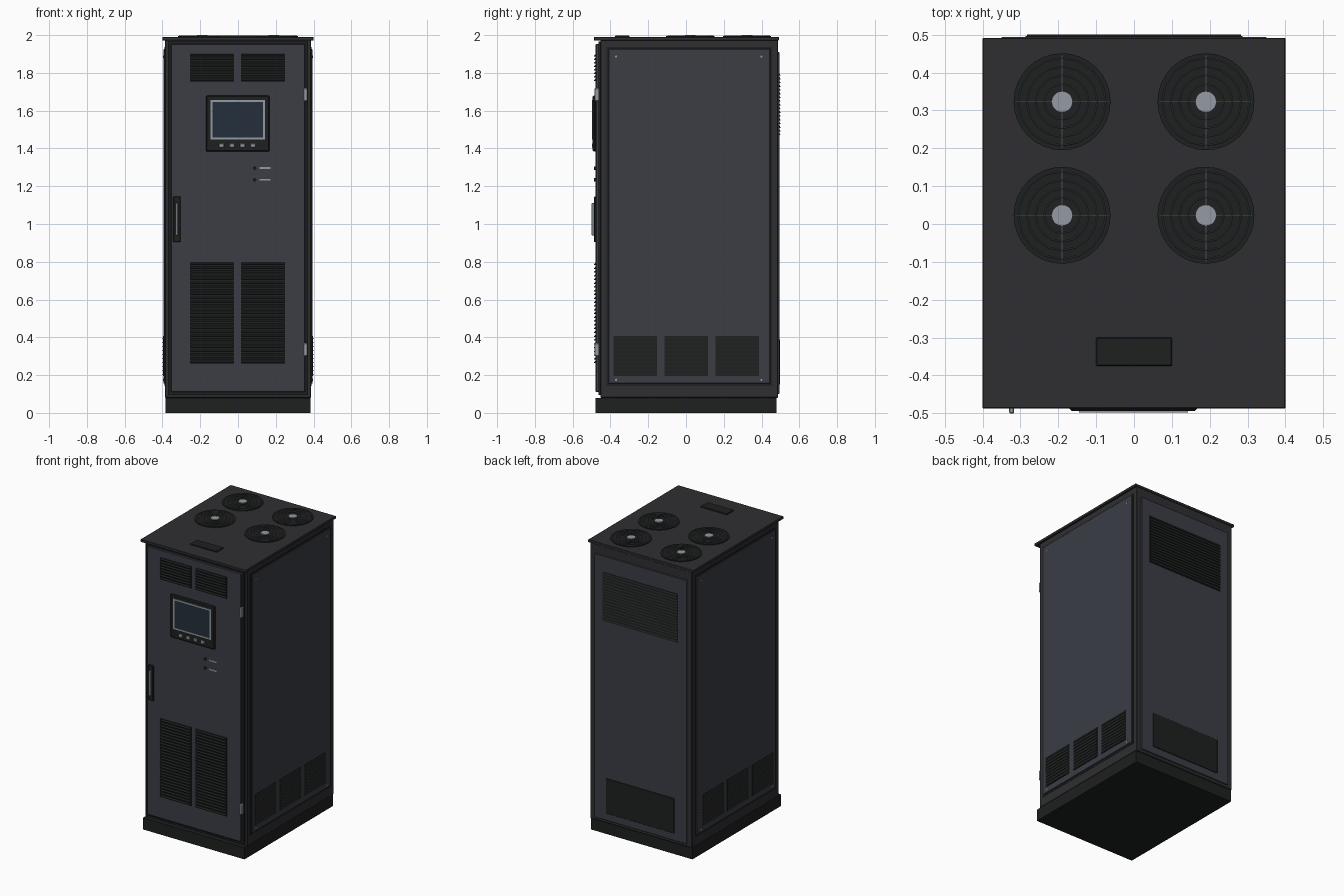
import bpy, bmesh, math
from mathutils import Matrix, Vector

if "Cube" in bpy.data.objects:
    bpy.data.objects.remove(bpy.data.objects["Cube"])


def material(name, r, g, b):
    m = bpy.data.materials.new(name)
    m.diffuse_color = (r, g, b, 1)
    m.use_nodes = True
    m.node_tree.nodes["Principled BSDF"].inputs["Base Color"].default_value = m.diffuse_color
    return m


BODY = material("charcoal", 0.028, 0.028, 0.032)
PANEL = material("slate", 0.043, 0.047, 0.06)
DARK = material("black", 0.013, 0.014, 0.014)
METAL = material("metal", 0.3, 0.33, 0.36)
WIRE = material("wire", 0.08, 0.09, 0.1)
GLASS = material("glass", 0.018, 0.03, 0.045)


def finish(name, bm, mat, bevel=0.0, smooth=False):
    bmesh.ops.recalc_face_normals(bm, faces=bm.faces)
    me = bpy.data.meshes.new(name)
    bm.to_mesh(me)
    bm.free()
    me.materials.append(mat)
    ob = bpy.data.objects.new(name, me)
    bpy.context.collection.objects.link(ob)
    if bevel:
        mod = ob.modifiers.new("bevel", 'BEVEL')
        mod.width, mod.segments = bevel, 1
    if smooth:
        bpy.ops.object.select_all(action='DESELECT')
        ob.select_set(True)
        bpy.context.view_layer.objects.active = ob
        bpy.ops.object.shade_smooth_by_angle(angle=math.radians(35))
    return ob


def add_box(bm, lo, hi):
    lo, hi = Vector(lo), Vector(hi)
    m = Matrix.Translation((lo + hi) / 2) @ Matrix.Diagonal((*(hi - lo), 1))
    bmesh.ops.create_cube(bm, size=1, matrix=m)


def box(name, x, y, z, mat, bevel=0.0):
    bm = bmesh.new()
    add_box(bm, (x[0], y[0], z[0]), (x[1], y[1], z[1]))
    return finish(name, bm, mat, bevel)


# Maps (u along the face, d outward from the centre, z) to world for each side
FACES = {
    'front': lambda u, d, z: (u, -d, z),
    'back': lambda u, d, z: (u, d, z),
    'right': lambda u, d, z: (d, u, z),
    'left': lambda u, d, z: (-d, u, z),
}


def louvre(name, face, u, z, base, out, count):
    """Backing plate with a stack of sloped slats."""
    place = FACES[face]
    bm = bmesh.new()
    a, b = place(u[0], base - 0.004, z[0]), place(u[1], base + 0.003, z[1])
    add_box(bm, [min(p) for p in zip(a, b)], [max(p) for p in zip(a, b)])
    pitch = (z[1] - z[0]) / count
    e = 0.004
    for i in range(count):
        top = z[1] - i * pitch
        prof = [(base + 0.001, top - 0.1 * pitch), (out, top - 0.6 * pitch),
                (out, top - 0.75 * pitch), (base + 0.001, top - 0.75 * pitch)]
        l, r = [[bm.verts.new(place(uu, d, zz)) for d, zz in prof]
                for uu in (u[0] + e, u[1] - e)]
        bm.faces.new(l)
        bm.faces.new(r[::-1])
        for k in range(4):
            n = (k + 1) % 4
            bm.faces.new((l[k], l[n], r[n], r[k]))
    return finish(name, bm, DARK)


def disc(name, face, u, z, d, depth, radius, mat, sides=12):
    """Short cylinder standing out of a vertical side."""
    bm = bmesh.new()
    axis = Vector(FACES[face](0, 1, 0))
    m = (Matrix.Translation(FACES[face](u, d + depth / 2, z))
         @ axis.to_track_quat('Z', 'Y').to_matrix().to_4x4())
    bmesh.ops.create_cone(bm, cap_ends=True, segments=sides, radius1=radius,
                          radius2=radius, depth=depth, matrix=m)
    return finish(name, bm, mat, smooth=True)


# Cabinet shell
box("plinth", (-0.385, 0.385), (-0.48, 0.48), (0, 0.08), DARK)
box("cabinet_body", (-0.387, 0.387), (-0.452, 0.487), (0.08, 1.975), BODY, 0.003)
box("top_cap", (-0.4, 0.4), (-0.487, 0.492), (1.972, 1.99), BODY, 0.002)

# Front door
box("door_gasket", (-0.37, 0.37), (-0.462, -0.45), (0.095, 1.965), DARK)
box("front_door", (-0.355, 0.355), (-0.478, -0.46), (0.11, 1.952), PANEL, 0.003)
for side, u in (("left", (-0.255, -0.02)), ("right", (0.015, 0.25))):
    louvre("door_upper_vent_" + side, 'front', u, (1.752, 1.902), 0.477, 0.488, 8)
    louvre("door_lower_vent_" + side, 'front', u, (0.258, 0.798), 0.477, 0.488, 27)

# Control display
box("display_bezel", (-0.17, 0.167), (-0.494, -0.476), (1.383, 1.68), DARK, 0.006)
bm = bmesh.new()
for x, z in (((-0.145, -0.135), (1.448, 1.656)), ((0.132, 0.142), (1.448, 1.656)),
             ((-0.135, 0.132), (1.448, 1.458)), ((-0.135, 0.132), (1.646, 1.656))):
    add_box(bm, (x[0], -0.498, z[0]), (x[1], -0.49, z[1]))
finish("display_frame", bm, METAL)
box("display_screen", (-0.135, 0.132), (-0.4955, -0.49), (1.458, 1.646), GLASS)
for i in range(4):
    x = -0.087 + i * 0.0555
    box(f"display_button_{i + 1}", (x - 0.013, x + 0.013), (-0.498, -0.49),
        (1.405, 1.426), METAL, 0.002)
for i, z in enumerate((1.296, 1.234)):
    disc(f"indicator_lamp_{i + 1}", 'front', 0.088, z, 0.476, 0.01, 0.009, DARK)
    box(f"indicator_strip_{i + 1}", (0.115, 0.172), (-0.481, -0.476),
        (z - 0.005, z + 0.005), METAL)

# Handle and hinges
box("handle_plate", (-0.343, -0.304), (-0.487, -0.476), (0.904, 1.146), DARK, 0.003)
box("handle_grip", (-0.33, -0.317), (-0.5, -0.485), (0.94, 1.11), METAL, 0.002)
for name, z in (("upper", 1.685), ("lower", 0.335)):
    box(f"door_hinge_{name}", (0.347, 0.367), (-0.485, -0.458),
        (z - 0.034, z + 0.034), METAL, 0.003)

# Side panels, vents and screws
for face, s in (("left", -1), ("right", 1)):
    box(f"{face}_panel_gasket", sorted((s * 0.38, s * 0.389)), (-0.422, 0.456),
        (0.143, 1.938), DARK)
    box(f"{face}_side_panel", sorted((s * 0.38, s * 0.394)), (-0.41, 0.445),
        (0.155, 1.926), PANEL, 0.002)
    for i in range(3):
        u = -0.384 + i * 0.27
        louvre(f"{face}_side_vent_{i + 1}", face, (u, u + 0.23), (0.196, 0.408),
               0.393, 0.399, 10)
    for i, (u, z) in enumerate([(u, z) for u in (-0.37, 0.4) for z in (0.175, 1.886)]):
        disc(f"{face}_panel_screw_{i + 1}", face, u, z, 0.392, 0.004, 0.006, METAL)

# Back panel with grille and cover plate
box("back_panel", (-0.35, 0.35), (0.48, 0.494), (0.1, 1.91), PANEL, 0.002)
louvre("back_grille", 'back', (-0.287, 0.287), (1.465, 1.8), 0.493, 0.5, 17)
box("back_cover_plate", (-0.26, 0.26), (0.49, 0.498), (0.15, 0.39), DARK, 0.002)

# Roof fans
def ring(bm, cx, cy, z, radius, tube, sides=16):
    prof = [(radius - tube, z), (radius, z + tube), (radius + tube, z), (radius, z - tube)]
    loops = []
    for i in range(sides):
        a = 2 * math.pi * i / sides
        loops.append([bm.verts.new((cx + r * math.cos(a), cy + r * math.sin(a), h))
                      for r, h in prof])
    for i in range(sides):
        p, q = loops[i], loops[(i + 1) % sides]
        for k in range(4):
            n = (k + 1) % 4
            bm.faces.new((p[k], p[n], q[n], q[k]))


for i, (cx, cy) in enumerate([(x, y) for x in (-0.19, 0.19) for y in (0.023, 0.323)]):
    for name, r, z0, z1, mat in (("well", 0.128, 1.985, 1.995, DARK),
                                 ("hub", 0.028, 1.99, 2.0, METAL)):
        bm = bmesh.new()
        bmesh.ops.create_cone(bm, cap_ends=True, segments=32 if name == "well" else 20,
                              radius1=r, radius2=r, depth=z1 - z0,
                              matrix=Matrix.Translation((cx, cy, (z0 + z1) / 2)))
        finish(f"fan_{name}_{i + 1}", bm, mat, smooth=True)
    bm = bmesh.new()
    for r in (0.047, 0.07, 0.093, 0.116):
        ring(bm, cx, cy, 1.996, r, 0.0015)
    add_box(bm, (cx - 0.122, cy - 0.001, 1.994), (cx + 0.122, cy + 0.001, 1.997))
    add_box(bm, (cx - 0.001, cy - 0.122, 1.994), (cx + 0.001, cy + 0.122, 1.997))
    finish(f"fan_guard_{i + 1}", bm, WIRE)

# Roof cable cover
box("roof_cable_cover", (-0.1, 0.1), (-0.375, -0.3), (1.985, 1.997), DARK, 0.002)
